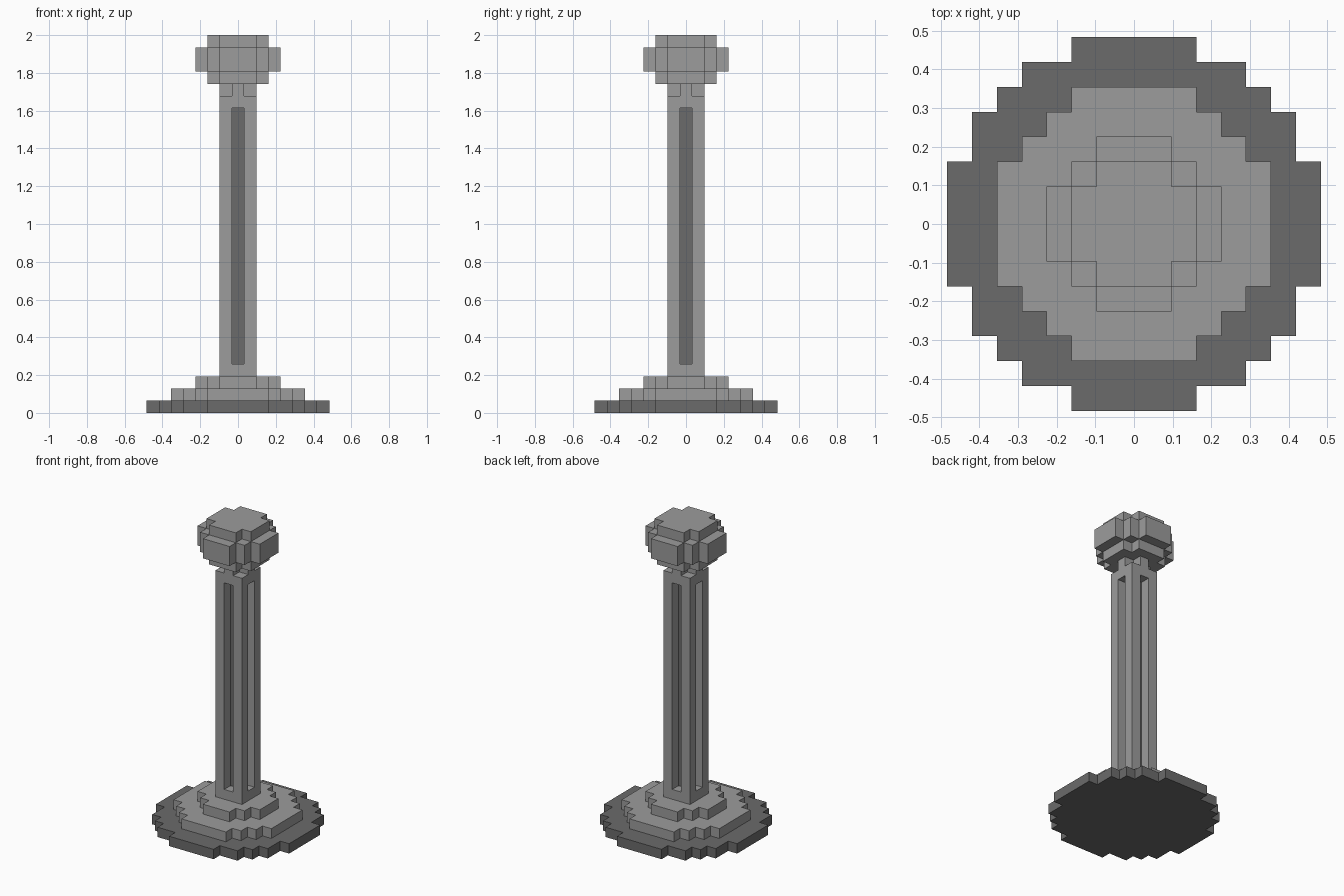
import bpy, bmesh

default = bpy.data.objects.get("Cube")
if default:
    bpy.data.objects.remove(default, do_unlink=True)

U = 2 / 31  # size of one block


def material(name, value):
    m = bpy.data.materials.new(name)
    m.use_nodes = True
    color = (value, value, value, 1)
    m.diffuse_color = color
    m.node_tree.nodes["Principled BSDF"].inputs["Base Color"].default_value = color
    return m


light = material("light grey", 0.332)
dark = material("dark grey", 0.147)


def add_object(name, bm, *mats):
    bmesh.ops.recalc_face_normals(bm, faces=bm.faces)
    mesh = bpy.data.meshes.new(name)
    bm.to_mesh(mesh)
    bm.free()
    for m in mats:
        mesh.materials.append(m)
    obj = bpy.data.objects.new(name, mesh)
    bpy.context.scene.collection.objects.link(obj)
    return obj


def prism(corners, z0, z1):
    """Extrude a stepped outline; corners are the outer corners of one quadrant."""
    quarter = []
    for i, (x, y) in enumerate(corners):
        if i:
            quarter.append((x, corners[i - 1][1]))
        quarter.append((x, y))
    outline = []
    for _ in range(4):
        outline += quarter
        quarter = [(-y, x) for x, y in quarter]
    bm = bmesh.new()
    face = bm.faces.new([bm.verts.new((x * U, y * U, z0 * U)) for x, y in outline])
    ext = bmesh.ops.extrude_face_region(bm, geom=[face], use_keep_orig=True)
    top = [v for v in ext["geom"] if isinstance(v, bmesh.types.BMVert)]
    bmesh.ops.translate(bm, verts=top, vec=(0, 0, (z1 - z0) * U))
    return bm


# Stepped round outlines, in blocks from the centre
WIDE = [(7.5, 2.5), (6.5, 4.5), (5.5, 5.5), (4.5, 6.5), (2.5, 7.5)]
MIDDLE = [(5.5, 2.5), (4.5, 3.5), (3.5, 4.5), (2.5, 5.5)]
SMALL = [(3.5, 1.5), (2.5, 2.5), (1.5, 3.5)]
CROSS = [(2.5, 1.5), (1.5, 2.5)]
PLUS = [(1.5, 0.5), (0.5, 1.5)]

# Base tiers, neck and rounded head
for name, outline, z0, z1, mat in (
    ("base_plate", WIDE, 0, 1, dark),
    ("base_middle_tier", MIDDLE, 1, 2, light),
    ("base_upper_tier", SMALL, 2, 3, light),
    ("neck", PLUS, 26, 27, light),
    ("head_bottom", CROSS, 27, 28, light),
    ("head_middle", SMALL, 28, 30, light),
    ("head_top", CROSS, 30, 31, light),
):
    add_object(name, prism(outline, z0, z1), mat)

# Column with a groove sunk into each side, dark at the bottom of the groove
bm = prism([(1.5, 1.5)], 3, 26)
bmesh.ops.recalc_face_normals(bm, faces=bm.faces)
sides = [f for f in bm.faces if abs(f.normal.z) < 0.5]
bmesh.ops.inset_individual(bm, faces=sides, thickness=U, use_even_offset=True)
for f in bmesh.ops.extrude_discrete_faces(bm, faces=sides)["faces"]:
    f.material_index = 1
    bmesh.ops.translate(bm, verts=f.verts, vec=-f.normal * U)
add_object("column", bm, light, dark)
